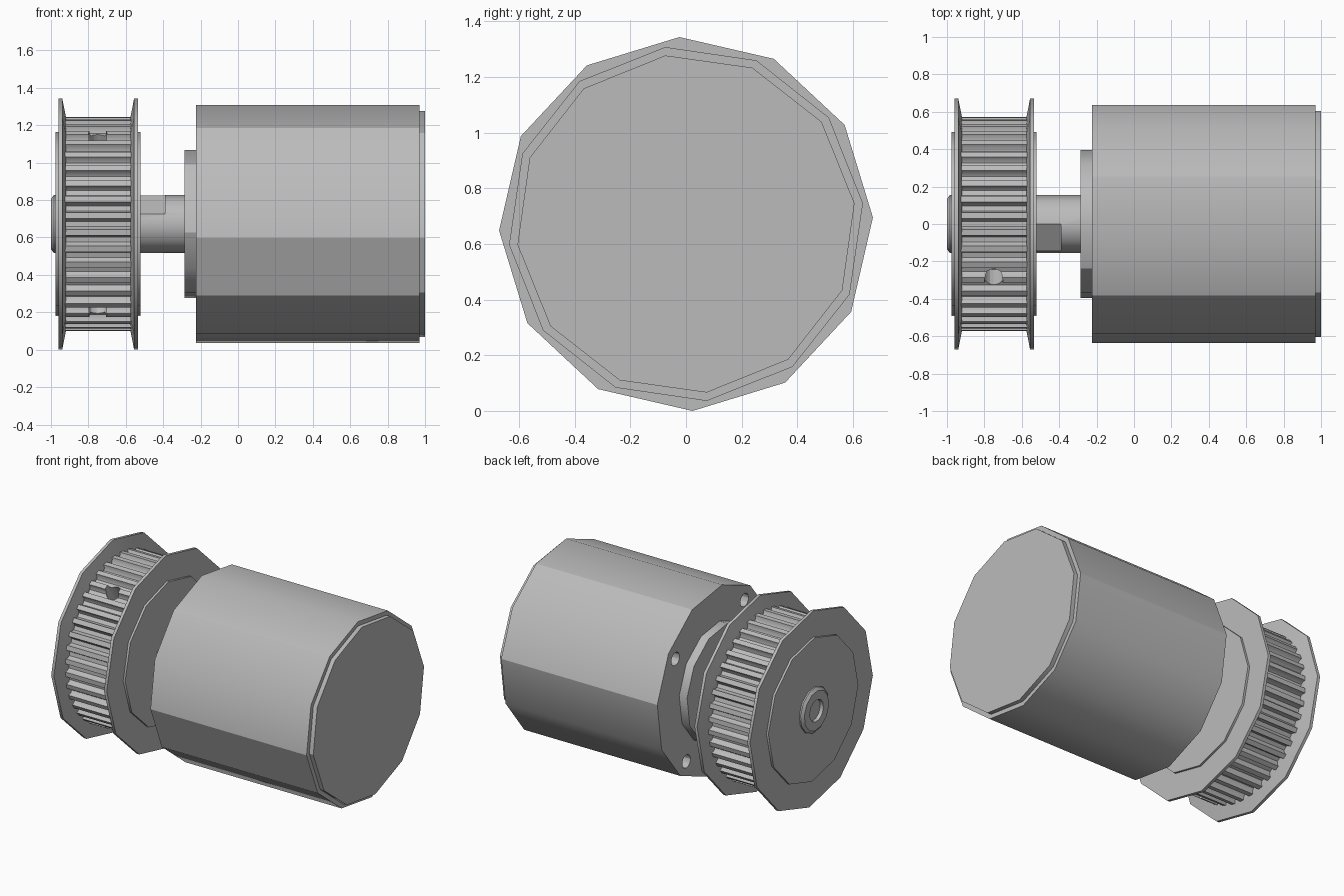
import bpy, bmesh, math
from mathutils import Matrix, Vector

cube = bpy.data.objects.get("Cube")
if cube:
    bpy.data.objects.remove(cube, do_unlink=True)

AXIS_Z = 0.672
SIDES = 12

steel = bpy.data.materials.new("grey_steel")
steel.use_nodes = True
colour = (0.5, 0.5, 0.5, 1)
steel.diffuse_color = colour
steel.node_tree.nodes["Principled BSDF"].inputs["Base Color"].default_value = colour


def around(x, r, degrees):
    a = math.radians(degrees)
    return Vector((x, r * math.cos(a), AXIS_Z + r * math.sin(a)))


def finish(name, bm):
    bmesh.ops.recalc_face_normals(bm, faces=bm.faces)
    mesh = bpy.data.meshes.new(name)
    bm.to_mesh(mesh)
    bm.free()
    mesh.materials.append(steel)
    obj = bpy.data.objects.new(name, mesh)
    bpy.context.collection.objects.link(obj)
    return obj


def loft(name, rings, smooth_limit=0.6, hard_sides=()):
    """Skin closed rings of points along the axis and cap both ends."""
    bm = bmesh.new()
    loops = [[bm.verts.new(p) for p in ring] for ring in rings]
    n = len(loops[0])
    for a, b in zip(loops, loops[1:]):
        for i in range(n):
            j = (i + 1) % n
            bm.faces.new((a[i], a[j], b[j], b[i]))
    bm.faces.new(loops[0])
    bm.faces.new(loops[-1])
    for f in bm.faces:
        f.smooth = True
    bm.normal_update()
    bmesh.ops.recalc_face_normals(bm, faces=bm.faces)
    for e in bm.edges:
        if e.calc_face_angle(0) > smooth_limit:
            e.smooth = False
    # Ring edges and the chosen lengthwise edges stay hard
    for a, b in zip(loops, loops[1:]):
        for i in hard_sides:
            bm.edges.get((a[i], b[i])).smooth = False
    for a in loops:
        for i in range(n):
            bm.edges.get((a[i], a[(i + 1) % n])).smooth = False
    return finish(name, bm)


def turned(name, profile, turn=0, hard_sides=()):
    step = 360 / SIDES
    rings = [[around(x, r, turn + step * i) for i in range(SIDES)] for x, r in profile]
    return loft(name, rings, hard_sides=hard_sides)


def cut(target, cutter):
    mod = target.modifiers.new("cut", 'BOOLEAN')
    mod.operation = 'DIFFERENCE'
    mod.solver = 'EXACT'
    mod.object = cutter
    bpy.context.view_layer.update()
    graph = bpy.context.evaluated_depsgraph_get()
    mesh = bpy.data.meshes.new_from_object(target.evaluated_get(graph))
    target.modifiers.remove(mod)
    target.data = mesh
    bpy.data.objects.remove(cutter, do_unlink=True)
    bm = bmesh.new()
    bm.from_mesh(mesh)
    for e in bm.edges:
        if e.calc_face_angle(0) > 0.6:
            e.smooth = False
    bm.to_mesh(mesh)
    bm.free()


def drill(centre, direction, radius, depth):
    bm = bmesh.new()
    place = Matrix.Translation(centre) @ direction.to_track_quat('Z', 'Y').to_matrix().to_4x4()
    bmesh.ops.create_cone(bm, cap_ends=True, segments=16, radius1=radius,
                          radius2=radius, depth=depth, matrix=place)
    for f in bm.faces:
        f.smooth = True
    return finish("drill", bm)


# Motor casing with four mounting holes in its front face
casing = turned("motor_casing", [(-0.225, 0.64), (0.97, 0.64)], 6.7, (0, 2, 4, 6, 7))
for k in range(4):
    cut(casing, drill(around(-0.225, 0.54, 36 + 90 * k), Vector((1, 0, 0)), 0.045, 0.3))
turned("end_cap", [(0.96, 0.61), (1.0, 0.61)], 7, (0, 2, 4, 6, 7))
turned("centring_boss", [(-0.285, 0.398), (-0.21, 0.398)], 6.7, (4, 6))

# Shaft with a chamfered, bored end and a flat for the set screw
shaft = turned("shaft", [(-0.9, 0.075), (-1.0, 0.075), (-1.0, 0.135),
                         (-0.985, 0.155), (-0.2, 0.155)], 6.7)
flat_angle = 124
bm = bmesh.new()
bmesh.ops.create_cube(bm, size=1, matrix=Matrix.Translation(around(-0.68, 0.225, flat_angle))
                      @ Matrix.Rotation(math.radians(flat_angle), 4, 'X')
                      @ Matrix.Diagonal((0.58, 0.2, 0.5, 1)))
cut(shaft, finish("flat_cutter", bm))

# Toothed pulley ring with rounded grooves and two set screw holes
TEETH = 40
groove = [(-0.32, 0.572), (-0.28, 0.55), (-0.16, 0.535),
          (0.16, 0.535), (0.28, 0.55), (0.32, 0.572)]
pitch = 360 / TEETH
ring = [((t + f) * pitch, r) for t in range(TEETH) for f, r in groove]
teeth = loft("pulley_teeth", [[around(x, r, a) for a, r in ring] for x in (-0.93, -0.565)])
for angle in (122, 238):
    outward = around(0, 1, angle) - around(0, 0, 0)
    cut(teeth, drill(around(-0.75, 0.5, angle), outward, 0.05, 0.24))

# Matching flange and hub on each side of the pulley
MIDDLE = -0.7475
for side, s in (("outer", -1), ("inner", 1)):
    turned(side + "_flange", [(MIDDLE + s * d, r) for d, r in
                              ((0.172, 0.57), (0.192, 0.672), (0.2125, 0.672))], 2)
    turned(side + "_hub", [(MIDDLE + s * d, 0.492) for d in (0.19, 0.2275)], 2)
